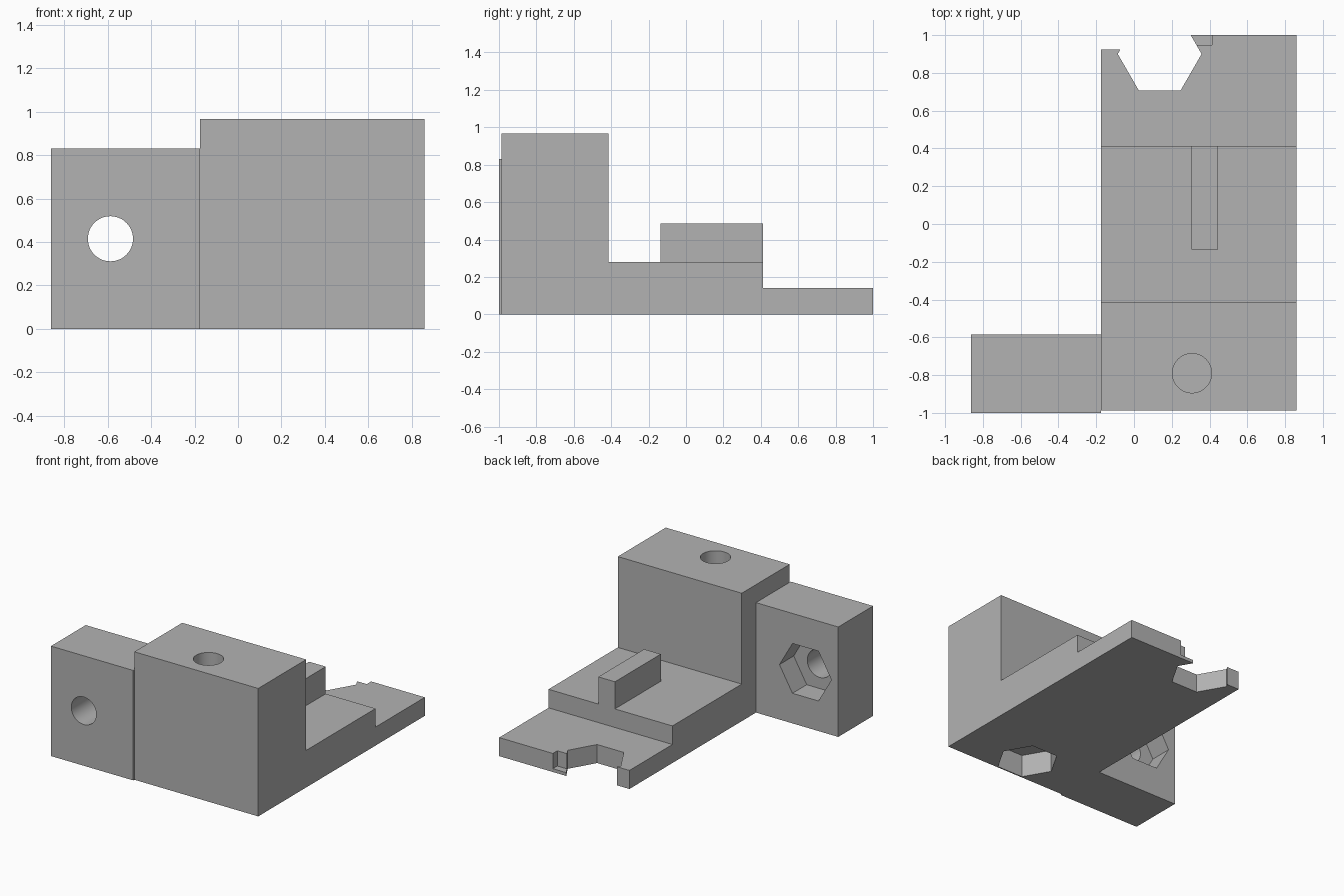
import bpy, bmesh, math
from mathutils import Matrix, Vector

cube = bpy.data.objects.get("Cube")
if cube:
    bpy.data.objects.remove(cube, do_unlink=True)

GREY = (0.45, 0.45, 0.45, 1.0)
mat = bpy.data.materials.new("plain grey")
mat.use_nodes = True
mat.diffuse_color = GREY
mat.node_tree.nodes["Principled BSDF"].inputs["Base Color"].default_value = GREY


def finish(name, bm):
    bmesh.ops.recalc_face_normals(bm, faces=bm.faces)
    mesh = bpy.data.meshes.new(name)
    bm.to_mesh(mesh)
    bm.free()
    mesh.materials.append(mat)
    obj = bpy.data.objects.new(name, mesh)
    bpy.context.collection.objects.link(obj)
    return obj


def box(name, x, y, z):
    bm = bmesh.new()
    bmesh.ops.create_cube(bm, size=1)
    for v in bm.verts:
        v.co = Vector([(lo + hi) / 2 + c * (hi - lo)
                       for c, (lo, hi) in zip(v.co, (x, y, z))])
    return finish(name, bm)


def prism(name, sides, radius, start, end):
    """Regular prism running between two points, with a corner along x."""
    start, end = Vector(start), Vector(end)
    axis = end - start
    bm = bmesh.new()
    bmesh.ops.create_cone(bm, cap_ends=True, segments=sides, radius1=radius,
                          radius2=radius, depth=axis.length)
    # put a corner on the x axis whatever the primitive's starting angle
    corner = next(iter(bm.verts)).co
    turn = Matrix.Rotation(-math.atan2(corner.y, corner.x), 4, 'Z')
    tilt = Matrix.Rotation(math.pi / 2, 4, 'X') if abs(axis.y) > abs(axis.z) else Matrix()
    bm.transform(Matrix.Translation((start + end) / 2) @ tilt @ turn)
    return finish(name, bm)


def cut(target, *cutters):
    bpy.context.view_layer.objects.active = target
    for cutter in cutters:
        cutter.hide_render = True
        mod = target.modifiers.new("cut", 'BOOLEAN')
        mod.operation = 'DIFFERENCE'
        mod.solver = 'EXACT'
        mod.object = cutter
        bpy.ops.object.modifier_apply(modifier=mod.name)
        bpy.data.objects.remove(cutter, do_unlink=True)


HOLE, NUT, DEPTH = 0.104, 0.217, 0.17

# Stepped body: tall block, middle step and thin rear tab in one profile
profile = [(-0.987, 0), (1, 0), (1, 0.14), (0.412, 0.14), (0.412, 0.28),
           (-0.415, 0.28), (-0.415, 0.966), (-0.987, 0.966)]
bm = bmesh.new()
face = bm.faces.new([bm.verts.new((-0.175, y, z)) for y, z in profile])
side = bmesh.ops.extrude_face_region(bm, geom=[face])["geom"]
bmesh.ops.translate(bm, vec=(1.035, 0, 0),
                    verts=[g for g in side if isinstance(g, bmesh.types.BMVert)])
body = finish("stepped_body", bm)

# Body cutouts: screw holes, nut pocket below, nut-shaped notch and trimmed tab
cut(body,
    prism("block_hole", 48, HOLE, (0.307, -0.79, DEPTH + 0.02), (0.307, -0.79, 1.1)),
    prism("block_nut_pocket", 6, NUT, (0.307, -0.79, -0.1), (0.307, -0.79, DEPTH)),
    prism("tab_hole", 48, HOLE, (0.62, 0.692, -0.1), (0.62, 0.692, 0.3)),
    prism("tab_notch", 6, 0.222, (0.136, 0.9, -0.1), (0.136, 0.9, 0.3)),
    box("tab_trim", (-0.3, 0.136), (0.925, 1.1), (-0.1, 0.3)),
    box("tab_gap", (0.1, 0.28), (0.96, 1.1), (-0.1, 0.3)),
    box("tab_shelf", (0.2, 0.412), (0.947, 1.1), (0.025, 0.3)))

# Upright rib on the middle step
rib = box("guide_rib", (0.305, 0.444), (-0.135, 0.412), (0.28, 0.485))

# Side ear with a cross hole and a nut pocket at its back
ear = box("side_ear", (-0.862, -0.175), (-1, -0.585), (0, 0.83))
cut(ear,
    prism("ear_hole", 48, HOLE, (-0.588, -1.1, 0.415), (-0.588, -0.5, 0.415)),
    prism("ear_nut_pocket", 6, NUT, (-0.588, -0.585 - DEPTH, 0.415),
          (-0.588, -0.5, 0.415)))

# Keep edges crisp while the round holes shade smoothly
bpy.ops.object.select_all(action='DESELECT')
for obj in (body, rib, ear):
    obj.select_set(True)
bpy.context.view_layer.objects.active = body
bpy.ops.object.shade_smooth_by_angle(angle=math.radians(30))
